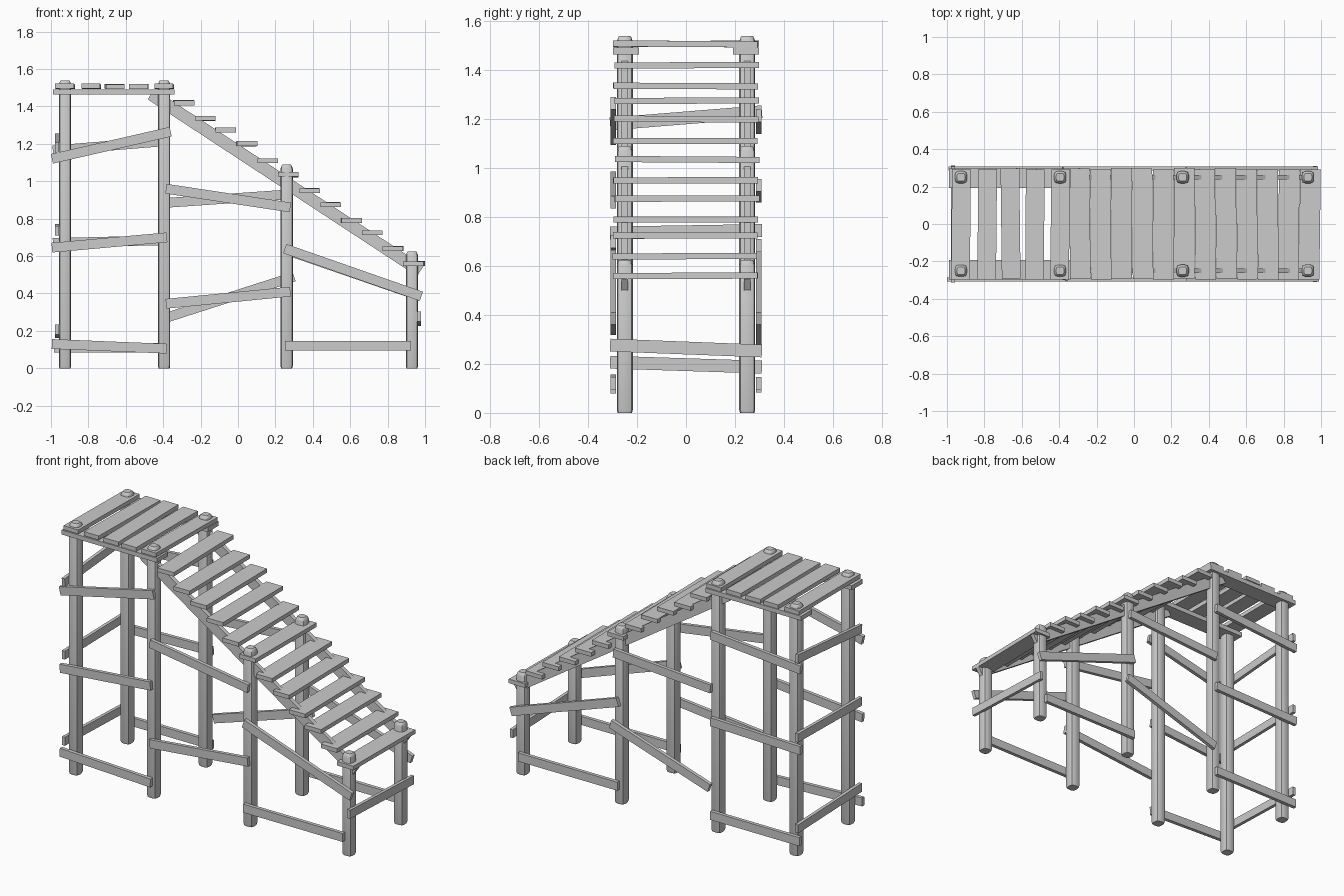
import bpy, bmesh, math, random
from mathutils import Matrix, Vector

if "Cube" in bpy.data.objects:
    bpy.data.objects.remove(bpy.data.objects["Cube"])

random.seed(4)

def box(name, loc, size, rot=None):
    bm = bmesh.new()
    bmesh.ops.create_cube(bm, size=1, matrix=Matrix.Diagonal((*size, 1)))
    me = bpy.data.meshes.new(name)
    bm.to_mesh(me)
    bm.free()
    ob = bpy.data.objects.new(name, me)
    bpy.context.collection.objects.link(ob)
    ob.matrix_world = Matrix.Translation(loc) @ (rot or Matrix())
    return ob

def board(name, a, b, width, thick):
    """Board from a to b, its width standing in the vertical plane of a-b."""
    a, b = Vector(a), Vector(b)
    d = (b - a).normalized()
    side = Vector((0, 0, 1)).cross(d).normalized()
    rot = Matrix((d, side, d.cross(side))).transposed().to_4x4()
    return box(name, (a + b) / 2, ((b - a).length, thick, width), rot)

def post(name, x, y, h, r=0.0325):
    """Rounded-square log with a chamfered crown."""
    bm = bmesh.new()
    rings = []
    for z, s in ((0, 0.9), (0.012, 1), (h - 0.022, 1), (h - 0.005, 0.8), (h, 0.65)):
        ring = []
        for k in range(4):
            for t in (-27, 0, 27):
                a = math.radians(45 + 90 * k + t)
                m = 1.2 if t == 0 else r and 1.06
                ring.append(bm.verts.new((x + r * s * m * math.cos(a),
                                          y + r * s * m * math.sin(a), z)))
        rings.append(ring)
    n = 12
    for lo, hi in zip(rings, rings[1:]):
        for i in range(n):
            bm.faces.new((lo[i], lo[(i + 1) % n], hi[(i + 1) % n], hi[i]))
    bm.faces.new(rings[0][::-1])
    bm.faces.new(rings[-1])
    me = bpy.data.meshes.new(name)
    bm.to_mesh(me)
    bm.free()
    ob = bpy.data.objects.new(name, me)
    bpy.context.collection.objects.link(ob)
    bpy.ops.object.select_all(action='DESELECT')
    ob.select_set(True)
    bpy.context.view_layer.objects.active = ob
    bpy.ops.object.shade_smooth_by_angle(angle=math.radians(40))

def plank(name, x, z, width):
    rot = (Matrix.Rotation(random.uniform(-.014, .014), 4, 'Z')
           @ Matrix.Rotation(random.uniform(-.008, .008), 4, 'X'))
    box(name, (x, random.uniform(-.005, .005), z), (width, 0.59, 0.025), rot)

# Posts, platform bearers and stair stringers on both sides
for side, y in (("front", -0.25), ("back", 0.25)):
    for i, (x, h) in enumerate(((-0.925, 1.54), (-0.395, 1.54), (0.26, 1.09), (0.93, 0.625))):
        post(f"{side}_post_{i + 1}", x, y, h)
    box(f"{side}_platform_bearer", (-0.665, y * 0.98, 1.478), (0.65, 0.105, 0.027))
    board(f"{side}_stringer", (-0.465, y, 1.465), (0.975, y, 0.52), 0.065, 0.026)

# Platform planks
for i, x in enumerate((-0.925, -0.785, -0.66, -0.53, -0.395)):
    plank(f"platform_plank_{i + 1}", x, 1.507, 0.1)

# Stair treads
tread_z = (1.42, 1.335, 1.275, 1.2, 1.11, 1.035, 0.95, 0.875, 0.79, 0.725, 0.64, 0.56)
for i, z in enumerate(tread_z):
    plank(f"stair_tread_{i + 1}", -0.29 + i * 0.1118, z, 0.11)

# Long side braces: x start, z start, x end, z end
front = [(-0.995, 1.12, -0.36, 1.265), (-0.995, 0.645, -0.38, 0.70), (-0.995, 0.13, -0.38, 0.105),
         (-0.385, 0.96, 0.28, 0.86), (-0.385, 0.345, 0.28, 0.41),
         (0.25, 0.64, 0.98, 0.385), (0.25, 0.12, 0.925, 0.12)]
back = [(-0.99, 1.165, -0.38, 1.215), (-0.99, 0.67, -0.38, 0.685), (-0.985, 0.11, -0.38, 0.11),
        (-0.38, 0.885, 0.28, 0.93), (-0.37, 0.275, 0.30, 0.49),
        (0.25, 0.635, 0.975, 0.385), (0.25, 0.12, 0.925, 0.12)]
for side, y, rows in (("front", -0.297, front), ("back", 0.297, back)):
    for i, (x0, z0, x1, z1) in enumerate(rows):
        board(f"{side}_brace_{i + 1}", (x0, y, z0), (x1, y, z1), 0.052, 0.022)

# End braces across the width: x, z at front, z at back
for i, (x, z0, z1) in enumerate(((-0.968, 1.18, 1.23), (-0.968, 0.735, 0.745),
                                 (-0.968, 0.207, 0.187), (0.968, 0.277, 0.253))):
    board(f"end_brace_{i + 1}", (x, -0.31, z0), (x, 0.31, z1), 0.052, 0.02)
